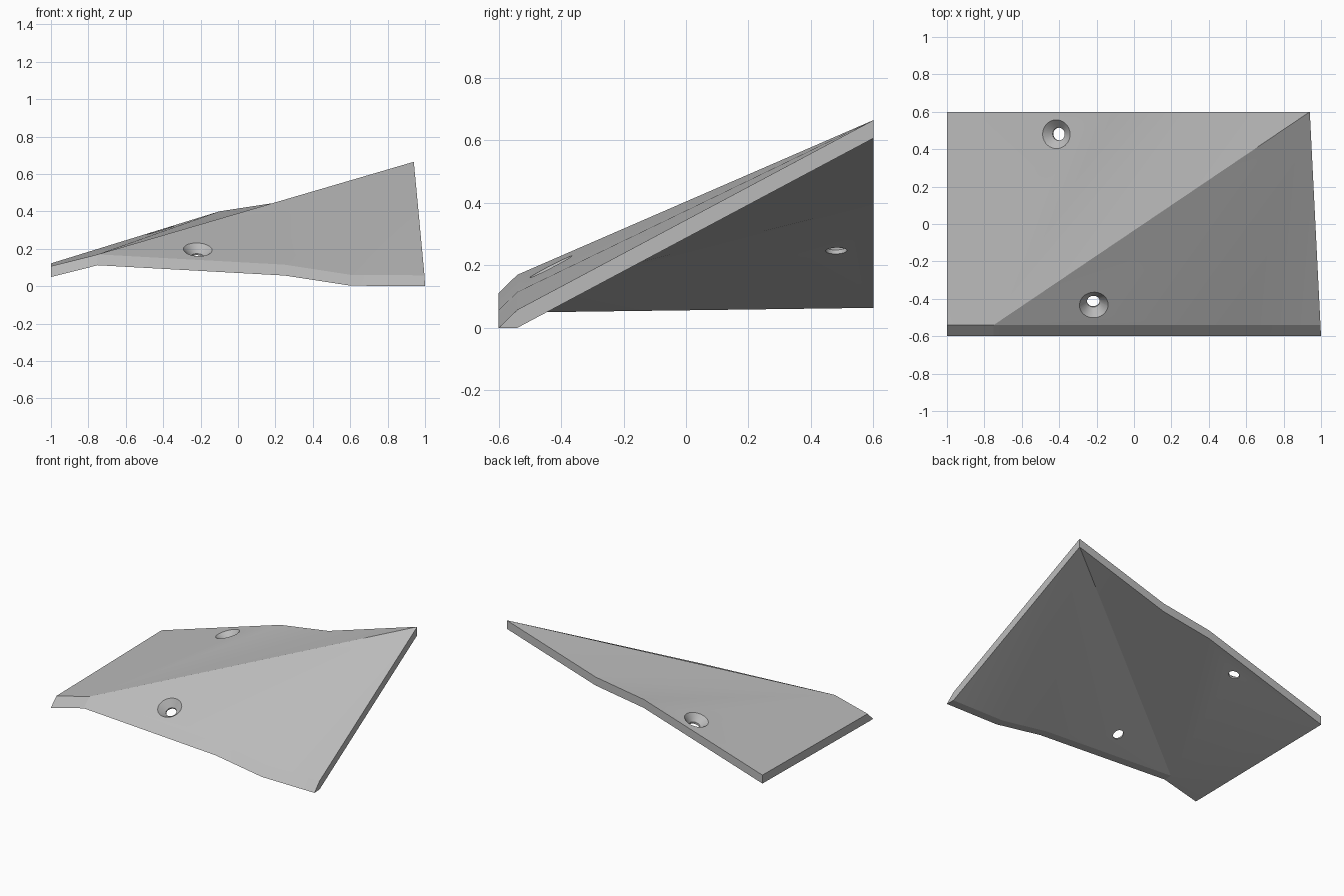
import bpy, bmesh, math
from mathutils import Vector

if "Cube" in bpy.data.objects:
    bpy.data.objects.remove(bpy.data.objects["Cube"], do_unlink=True)

THICK = 0.058
FRONT_Y, BACK_Y, NOSE_Y = -0.54, 0.6, -0.6

grey = bpy.data.materials.new("light grey")
grey.use_nodes = True
colour = (0.5, 0.5, 0.5, 1)
grey.diffuse_color = colour
grey.node_tree.nodes["Principled BSDF"].inputs["Base Color"].default_value = colour


def make_object(name, bm):
    bmesh.ops.recalc_face_normals(bm, faces=bm.faces[:])
    mesh = bpy.data.meshes.new(name)
    bm.to_mesh(mesh)
    bm.free()
    mesh.materials.append(grey)
    obj = bpy.data.objects.new(name, mesh)
    bpy.context.collection.objects.link(obj)
    return obj


# Folded plate: top outline as (x, z) along the front and back edges
front = [(-1, 0.107), (-0.75, 0.17), (0.25, 0.115), (0.6, 0.061), (0.997, 0.058)]
back = [(0.94, 0.665), (0.265, 0.456), (-0.1, 0.4), (-1, 0.122)]
rim = [Vector((x, FRONT_Y, z)) for x, z in front] + [Vector((x, BACK_Y, z)) for x, z in back]
drop = Vector((0, 0, -THICK))

bm = bmesh.new()
top = [bm.verts.new(p) for p in rim]
low = [bm.verts.new(p + drop) for p in rim]
nf, n = len(front), len(rim)
hinge, apex = 1, nf      # ends of the ridge

# Two fans of triangles meet at the ridge
fans = [(hinge, i, i + 1) for i in range(apex, n - 1)] + [(hinge, n - 1, 0)]
fans += [(apex, i, i + 1) for i in range(hinge, nf - 1)]
for tri in fans:
    for layer in (top, low):
        bm.faces.new([layer[i] for i in tri])

# Chamfered nose along the front
nose = [bm.verts.new((max(-1, p.x) if p.x < 0.9 else 1, NOSE_Y, p.z - THICK)) for p in rim[:nf]]
for i in range(nf - 1):
    for layer in (top, low):
        bm.faces.new((layer[i], layer[i + 1], nose[i + 1], nose[i]))
for i in (0, nf - 1):
    bm.faces.new((top[i], low[i], nose[i]))

# Side and back walls
for i in range(nf - 1, n):
    j = (i + 1) % n
    bm.faces.new((top[i], top[j], low[j], low[i]))
plate = make_object("folded_plate", bm)


# Countersunk screw holes, square to the panel they pierce
def screw_hole(name, x, y, tri):
    a, b, c = (rim[i] for i in tri)
    normal = (b - a).cross(c - a).normalized()
    if normal.z < 0:
        normal.negate()
    z = a.z - (normal.x * (x - a.x) + normal.y * (y - a.y)) / normal.z
    profile = [(0.077, 0.06), (0.077, 0), (0.034, -0.042), (0.034, -0.15)]
    sides = 32
    bm = bmesh.new()
    rings = []
    for r, h in profile:
        rings.append([bm.verts.new((r * math.cos(t * math.tau / sides),
                                    r * math.sin(t * math.tau / sides), h))
                      for t in range(sides)])
    for lower, upper in zip(rings, rings[1:]):
        for t in range(sides):
            u = (t + 1) % sides
            bm.faces.new((lower[t], lower[u], upper[u], upper[t]))
    bm.faces.new(rings[0])
    bm.faces.new(rings[-1])
    cutter = make_object(name, bm)
    cutter.rotation_mode = 'QUATERNION'
    cutter.rotation_quaternion = normal.to_track_quat('Z', 'Y')
    cutter.location = (x, y, z)
    cutter.hide_render = True
    return cutter


cutters = [screw_hole("front_hole_cutter", -0.215, -0.433, (hinge, hinge + 1, apex)),
           screw_hole("back_hole_cutter", -0.415, 0.48, (hinge, n - 2, n - 1))]

bpy.context.view_layer.objects.active = plate
plate.select_set(True)
for cutter in cutters:
    cut = plate.modifiers.new(cutter.name, 'BOOLEAN')
    cut.operation, cut.solver, cut.object = 'DIFFERENCE', 'EXACT', cutter
    bpy.context.view_layer.update()
    bpy.ops.object.modifier_apply(modifier=cut.name)
    bpy.data.objects.remove(cutter, do_unlink=True)

# Soft bends, crisp ridge and rim
bpy.ops.object.shade_smooth_by_angle(angle=math.radians(12))
